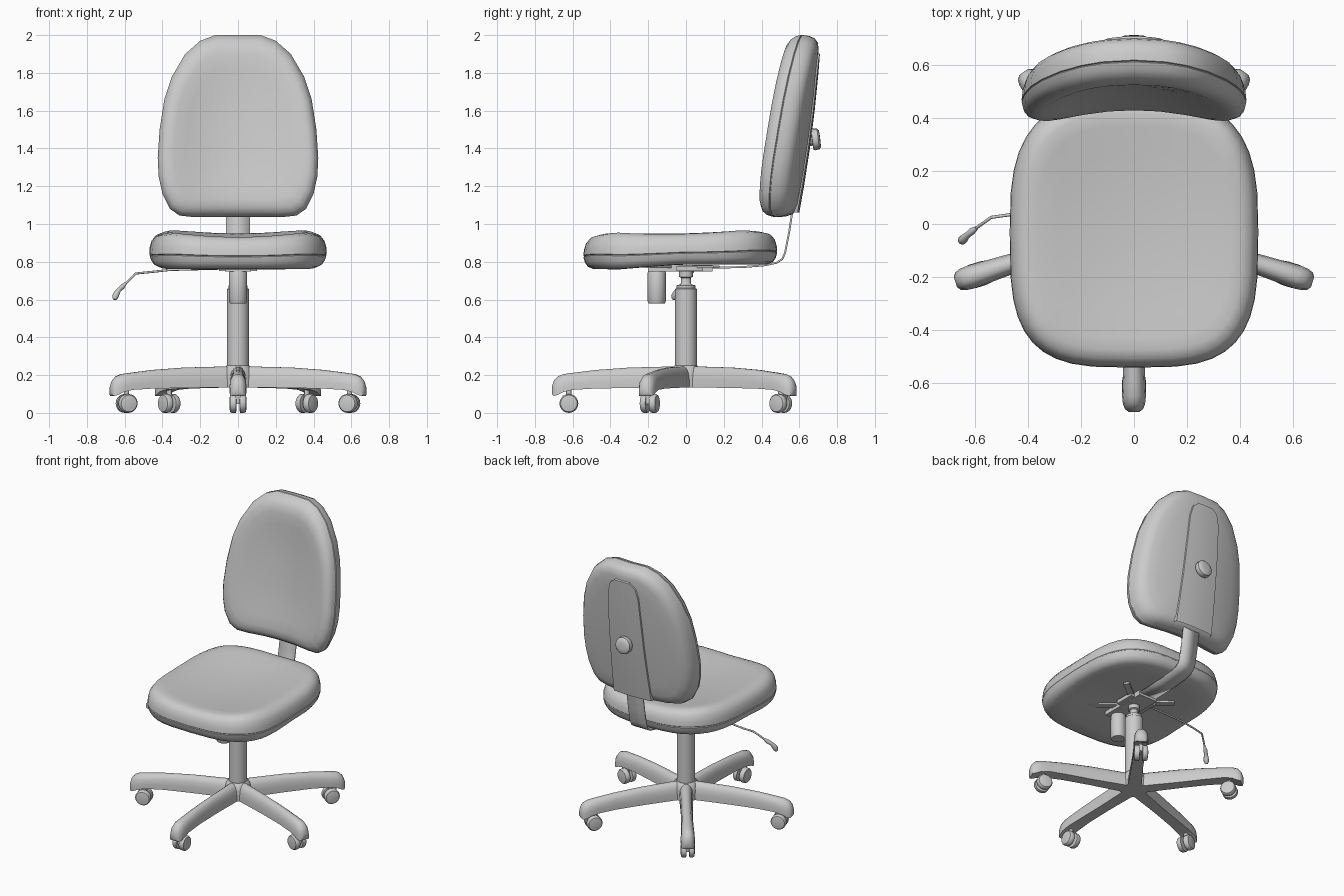
import bpy, bmesh, math
from mathutils import Matrix, Vector

if "Cube" in bpy.data.objects:
    bpy.data.objects.remove(bpy.data.objects["Cube"], do_unlink=True)

grey = bpy.data.materials.new("light grey")
grey.use_nodes = True
grey.diffuse_color = (0.6, 0.6, 0.6, 1)
grey.node_tree.nodes["Principled BSDF"].inputs["Base Color"].default_value = (0.6, 0.6, 0.6, 1)


def finish(name, bm, matrix=Matrix(), angle=40):
    bmesh.ops.recalc_face_normals(bm, faces=bm.faces)
    bm.transform(matrix)
    mesh = bpy.data.meshes.new(name)
    bm.to_mesh(mesh)
    bm.free()
    mesh.materials.append(grey)
    mesh.shade_smooth()
    mesh.set_sharp_from_angle(angle=math.radians(angle))
    obj = bpy.data.objects.new(name, mesh)
    bpy.context.collection.objects.link(obj)
    return obj


def loft(name, rings, matrix=Matrix(), closed=True, angle=40):
    """Skin a row of equal point rings; closed rings get end caps."""
    bm = bmesh.new()
    rows = [[bm.verts.new(p) for p in ring] for ring in rings]
    n = len(rows[0])
    for a, b in zip(rows, rows[1:]):
        for i in range(n if closed else n - 1):
            j = (i + 1) % n
            bm.faces.new((a[i], a[j], b[j], b[i]))
    if closed:
        bm.faces.new(rows[0])
        bm.faces.new(rows[-1])
    return finish(name, bm, matrix, angle)


def lathe(name, profile, matrix=Matrix(), sides=24):
    """Turn (radius, height) pairs about the local z axis."""
    turn = [math.tau * i / sides for i in range(sides)]
    return loft(name, [[(r * math.cos(a), r * math.sin(a), h) for a in turn]
                       for r, h in profile], matrix)


def box(name, size, loc, rot=0, base=Matrix()):
    bm = bmesh.new()
    bmesh.ops.create_cube(bm, size=1)
    m = Matrix.Translation(loc) @ Matrix.Rotation(rot, 4, "Z") @ Matrix.Diagonal((*size, 1))
    return finish(name, bm, base @ m)


def wire(name, points, thickness):
    """Round rod through (x, y, z, radius factor) points."""
    curve = bpy.data.curves.new(name, "CURVE")
    curve.dimensions = "3D"
    curve.bevel_depth = thickness
    curve.bevel_resolution = 3
    curve.use_fill_caps = True
    spline = curve.splines.new("POLY")
    spline.points.add(len(points) - 1)
    for p, (x, y, z, r) in zip(spline.points, points):
        p.co = (x, y, z, 1)
        p.radius = r
    spline.use_smooth = True
    curve.materials.append(grey)
    obj = bpy.data.objects.new(name, curve)
    bpy.context.collection.objects.link(obj)


# Seat cushion: rounded square with a saddle-shaped top
def seat_top(x, y):
    return 0.95 + 0.14 * y * y + 0.03 * y - 0.035 * max(0, 1 - (x / 0.36) ** 2)


def seat_bottom(x, y):
    return 0.785 - 0.025 * min(1, max(0, (-y - 0.05) / 0.3))


def seat_ring(s, t, sides=40):
    ring = []
    for i in range(sides):
        a = math.tau * i / sides
        c, d = math.cos(a), math.sin(a)
        e = 2 / (3.0 if d > 0 else 3.4)
        x = s * 0.47 * math.copysign(abs(c) ** e, c)
        y = s * 0.513 * math.copysign(abs(d) ** e, d) - 0.03
        lo, hi = seat_bottom(x, y), seat_top(x, y)
        ring.append((x, y, lo + (hi - lo) * t))
    return ring


loft("seat", [seat_ring(s, t) for s, t in (
    (.1, 0), (.4, 0), (.7, 0), (.9, .01), (.955, .08), (.985, .2), (1, .36), (.992, .38), (1, .4),
    (.995, .56), (.975, .76), (.935, .91), (.87, .985), (.78, 1), (.6, 1), (.4, 1), (.2, 1), (.05, 1))])


# Backrest cushion: arched outline, curved around the sitter and leaning back
def back_y(x, z):
    h = z - 1.05
    return 0.59 + 0.19 * h - 0.07 * h * h - 0.47 * x * x


half = [(.12, 2.0), (.2, 1.97), (.28, 1.9), (.35, 1.78), (.39, 1.66), (.415, 1.5), (.425, 1.35),
        (.42, 1.25), (.4, 1.16), (.36, 1.08), (.31, 1.045), (.24, 1.037), (.12, 1.037)]
outline = [(0, 2.0)] + half + [(0, 1.037)] + [(-x, z) for x, z in reversed(half)]


def back_ring(s, t):
    pts = [(x * s, 1.5 + (z - 1.5) * s) for x, z in outline]
    return [(x, back_y(x, z) - 0.175 * (1 - t), z) for x, z in pts]


loft("backrest", [back_ring(s, t) for s, t in (
    (.06, .04), (.25, .04), (.45, .03), (.65, .01), (.8, 0), (.89, .05), (.95, .16), (.985, .3),
    (1, .46), (.99, .48), (1, .5), (.99, .7), (.965, .86), (.92, .96), (.85, 1),
    (.7, 1), (.5, 1), (.3, 1), (.1, 1))])

# Raised cover strip on the rear of the backrest
rows = [(1.06, .15), (1.2, .145), (1.4, .137), (1.6, .13), (1.8, .12), (1.87, .1), (1.9, .06), (1.91, .055)]
strip = []
for z, w in rows:
    lift = -0.01 if z > 1.905 else 0.008
    strip.append([(u * w, back_y(u * w, z) + (-0.01 if abs(u) == 1 else lift), z)
                  for u in (-1, -.96, -.5, 0, .5, .96, 1)])
loft("backrest_cover", strip, closed=False)

# Height knob on the backrest
lathe("backrest_knob", [(.032, -.03), (.032, .012), (.055, .014), (.058, .022), (.055, .045),
                        (.045, .054), (.02, .056)],
      Matrix.Translation((0, .655, 1.445)) @ Matrix.Rotation(math.radians(-83), 4, "X"), 20)

# Bent metal strap carrying the backrest
strap_path = [(.1, .768), (.3, .772), (.42, .782), (.48, .795), (.51, .815), (.525, .85),
              (.545, .95), (.562, 1.06), (.57, 1.12)]
strap = loft("backrest_strap", [[(-.063, y, z), (.063, y, z)] for y, z in strap_path], closed=False)
solid = strap.modifiers.new("thickness", "SOLIDIFY")
solid.thickness = 0.01
solid.offset = 0

# Mechanism under the seat
box("mechanism_housing", (.14, .34, .035), (0, -.03, .765))
box("mechanism_cover", (.2, .14, .025), (0, .02, .765))
for sx in (-1, 1):
    for sy in (-1, 1):
        box("mounting_arm", (.2, .04, .012), (sx * .12, sy * .12 - .02, .774), sx * sy * math.radians(38))
lathe("tension_knob", [(.03, .78), (.03, .75), (.044, .75), (.048, .742), (.048, .59), (.043, .58)],
      Matrix.Translation((0, -.155, 0)))

# Height lever with a grip
wire("lever_rod", [(-.05, .04, .765, 1), (-.36, .04, .757, 1), (-.47, .035, .745, 1),
                   (-.54, .025, .738, 1), (-.575, 0, .705, 1), (-.61, -.025, .67, 1)], .006)
wire("lever_grip", [(-.595, -.015, .685, .5), (-.612, -.027, .668, .9), (-.63, -.042, .652, .8),
                    (-.642, -.055, .632, 1.1), (-.65, -.062, .615, 1.15), (-.654, -.066, .6, .6)], .015)

# Gas column
lathe("column", [(.058, .2), (.058, .655), (.05, .66), (.05, .675), (.03, .68), (.026, .685),
                 (.026, .715), (.036, .72), (.036, .77)])

# Star base: hub, five legs and twin-wheel casters
lathe("base_hub", [(.085, .135), (.085, .2), (.075, .235), (.06, .25)])
sections = [(0, .045, .135, .247), (.1, .042, .135, .245), (.3, .037, .132, .24), (.48, .038, .129, .227),
            (.6, .043, .122, .212), (.65, .045, .11, .205), (.68, .042, .095, .193),
            (.7, .034, .09, .17), (.71, .02, .1, .14)]


def leg_section(r, w, lo, hi):
    side = [(w, 0), (w, .35), (.88 * w, .68), (.6 * w, .9), (.25 * w, 1)]
    pts = side + [(-x, t) for x, t in reversed(side)]
    return [(r, x, lo + (hi - lo) * t) for x, t in pts]


for k in range(5):
    spin = Matrix.Rotation(math.radians(72 * k - 90), 4, "Z")
    loft("base_leg", [leg_section(*s) for s in sections], spin, angle=50)
    caster = spin @ Matrix.Translation((.62, 0, .05))
    lathe("caster_stem", [(.014, .0), (.014, .085)], caster, 12)
    box("caster_bracket", (.05, .024, .045), (.01, 0, .02), 0, caster)
    for side in (-1, 1):
        lathe("caster_wheel", [(.03, .008), (.049, .01), (.05, .016), (.05, .034), (.044, .042), (.02, .046)],
              caster @ Matrix.Rotation(side * math.pi / 2, 4, "X"), 20)
